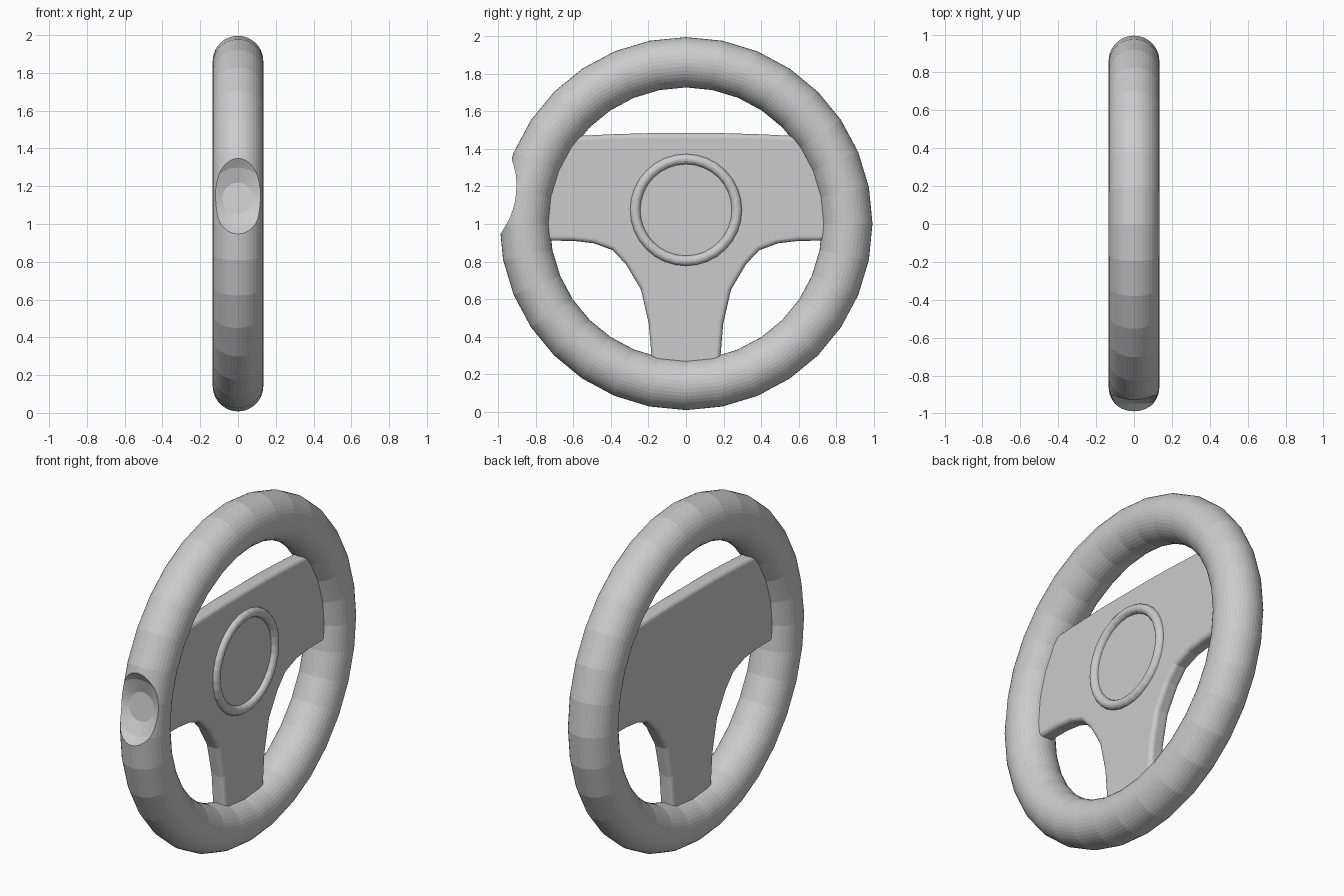
import bpy, bmesh
from math import pi, sin, cos, radians
from mathutils import Matrix, Vector

if "Cube" in bpy.data.objects:
    bpy.data.objects.remove(bpy.data.objects["Cube"])

CENTRE_Z = 1.002


def torus(name, loc, major, minor, seg, sides):
    bpy.ops.mesh.primitive_torus_add(location=loc, rotation=(0, pi / 2, 0),
                                     major_radius=major, minor_radius=minor,
                                     major_segments=seg, minor_segments=sides)
    ob = bpy.context.object
    ob.name = name
    return ob


def mesh_object(name, bm):
    bmesh.ops.recalc_face_normals(bm, faces=bm.faces)
    me = bpy.data.meshes.new(name)
    bm.to_mesh(me)
    bm.free()
    ob = bpy.data.objects.new(name, me)
    bpy.context.collection.objects.link(ob)
    return ob


# Rim: 32 flat bands around, finely rounded section
rim = torus("rim", (0, 0, CENTRE_Z), 0.86, 0.134, 32, 40)

# Scooped dimple in the front of the rim, cut by a sphere with a flat pole
tilt = radians(8.6)
direction = Vector((0, -cos(tilt), sin(tilt)))
bm = bmesh.new()
bmesh.ops.create_uvsphere(bm, u_segments=32, v_segments=12, radius=0.317)
pole = min(bm.verts, key=lambda v: v.co.z)
bmesh.ops.dissolve_verts(bm, verts=[pole])
turn = direction.to_track_quat('Z', 'X').to_matrix().to_4x4()
shift = Matrix.Translation(Vector((0, 0, CENTRE_Z)) + direction * 1.21)
bmesh.ops.transform(bm, matrix=shift @ turn, verts=bm.verts)
cutter = mesh_object("dimple_cutter", bm)
cutter.hide_render = True
cutter.hide_set(True)
cut = rim.modifiers.new("dimple", 'BOOLEAN')
cut.operation = 'DIFFERENCE'
cut.solver = 'EXACT'
cut.object = cutter

# Spoke plate: T-shaped half outline mirrored in y, extruded in x
half = [(0.2, 1.484), (0.4, 1.478), (0.56, 1.47), (0.78, 1.46),
        (0.78, 0.912), (0.6, 0.91), (0.49, 0.897), (0.39, 0.86), (0.32, 0.785),
        (0.24, 0.65), (0.198, 0.467), (0.185, 0.31), (0.18, 0.2)]
outline = half + [(-y, z) for y, z in reversed(half)]
T = 0.045
bm = bmesh.new()
face = bm.faces.new([bm.verts.new((-T, y, z)) for y, z in outline])
ext = bmesh.ops.extrude_face_region(bm, geom=[face])
bmesh.ops.translate(bm, vec=(2 * T, 0, 0),
                    verts=[g for g in ext["geom"] if isinstance(g, bmesh.types.BMVert)])
plate = mesh_object("spoke_plate", bm)
bev = plate.modifiers.new("rounded_edges", 'BEVEL')
bev.width = 0.025
bev.segments = 4
bev.limit_method = 'ANGLE'
bev.angle_limit = radians(60)

# Raised ring on the right face of the plate
torus("centre_ring", (T, 0, 1.075), 0.271, 0.027, 32, 16)
